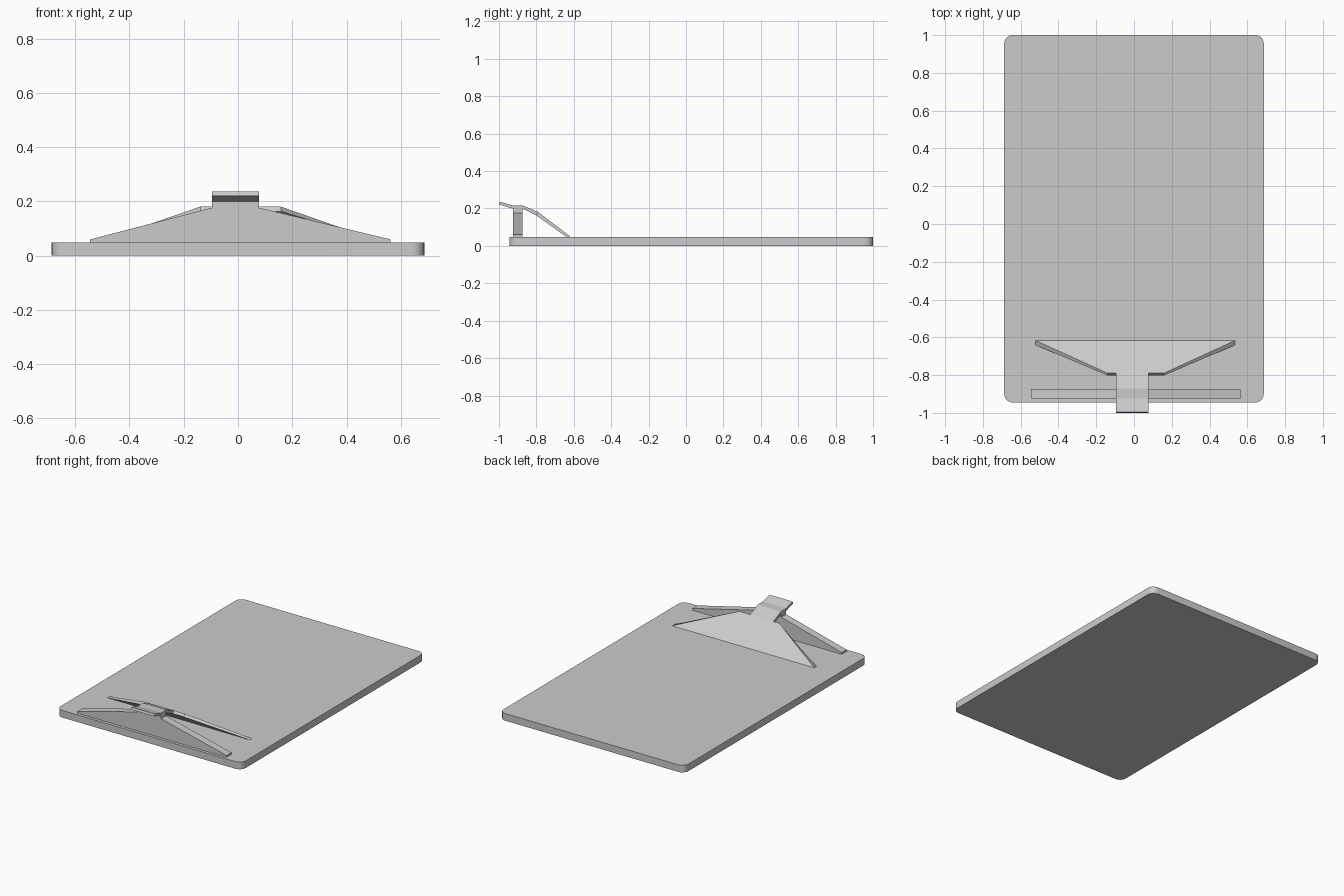
import bpy, bmesh
from math import cos, sin, pi

if "Cube" in bpy.data.objects:
    bpy.data.objects.remove(bpy.data.objects["Cube"])


def new_object(name, bm):
    bmesh.ops.recalc_face_normals(bm, faces=bm.faces[:])
    mesh = bpy.data.meshes.new(name)
    bm.to_mesh(mesh)
    bm.free()
    ob = bpy.data.objects.new(name, mesh)
    bpy.context.collection.objects.link(ob)
    return ob


def extrude_outline(name, points, offset):
    """Solid prism from an ordered 3D outline."""
    bm = bmesh.new()
    face = bm.faces.new([bm.verts.new(p) for p in points])
    ext = bmesh.ops.extrude_face_region(bm, geom=[face])
    verts = [g for g in ext["geom"] if isinstance(g, bmesh.types.BMVert)]
    bmesh.ops.translate(bm, verts=verts, vec=offset)
    return new_object(name, bm)


def loft_strip(name, stations):
    """Bent sheet: each station is (x_left, x_right, top (y, z), bottom (y, z))."""
    bm = bmesh.new()
    rings = [[bm.verts.new(p) for p in ((xl, *t), (xr, *t), (xr, *b), (xl, *b))]
             for xl, xr, t, b in stations]
    for r, s in zip(rings, rings[1:]):
        for i in range(4):
            j = (i + 1) % 4
            bm.faces.new((r[i], r[j], s[j], s[i]))
    bm.faces.new(rings[0])
    bm.faces.new(rings[-1])
    return new_object(name, bm)


# Board with rounded corners
X, Y0, Y1, R, SEG = 0.687, -0.945, 1.0, 0.045, 6
outline = []
corners = [(X - R, Y1 - R), (-X + R, Y1 - R), (-X + R, Y0 + R), (X - R, Y0 + R)]
for k, (cx, cy) in enumerate(corners):
    for i in range(SEG + 1):
        a = (k + i / SEG) * pi / 2
        outline.append((cx + R * cos(a), cy + R * sin(a), 0))
board = extrude_outline("board", outline, (0, 0, 0.048))
bpy.context.view_layer.objects.active = board
board.select_set(True)
bpy.ops.object.shade_smooth_by_angle()

# Upright clip support, with a narrow neck on top
NL, NR = -0.096, 0.077
profile = [(-0.545, 0.048), (0.563, 0.048), (0.563, 0.06), (NR, 0.177),
           (NR, 0.202), (NL, 0.202), (NL, 0.177), (-0.545, 0.06)]
extrude_outline("clip_support", [(x, -0.925, z) for x, z in profile], (0, 0.052, 0))

# Bent lever over the support
bend_top, bend_bottom = (-0.79, 0.181), (-0.802, 0.164)
loft_strip("clip_lever", [
    (NL, NR, (-0.995, 0.236), (-1.0, 0.221)),
    (NL, NR, (-0.925, 0.216), (-0.93, 0.2)),
    (NL, NR, (-0.872, 0.216), (-0.876, 0.2)),
    (NL, NR, bend_top, bend_bottom),
])

# Flared jaw pressing on the board
loft_strip("clip_jaw", [
    (-0.139, 0.158, bend_top, bend_bottom),
    (-0.521, 0.535, (-0.617, 0.049), (-0.641, 0.049)),
])
